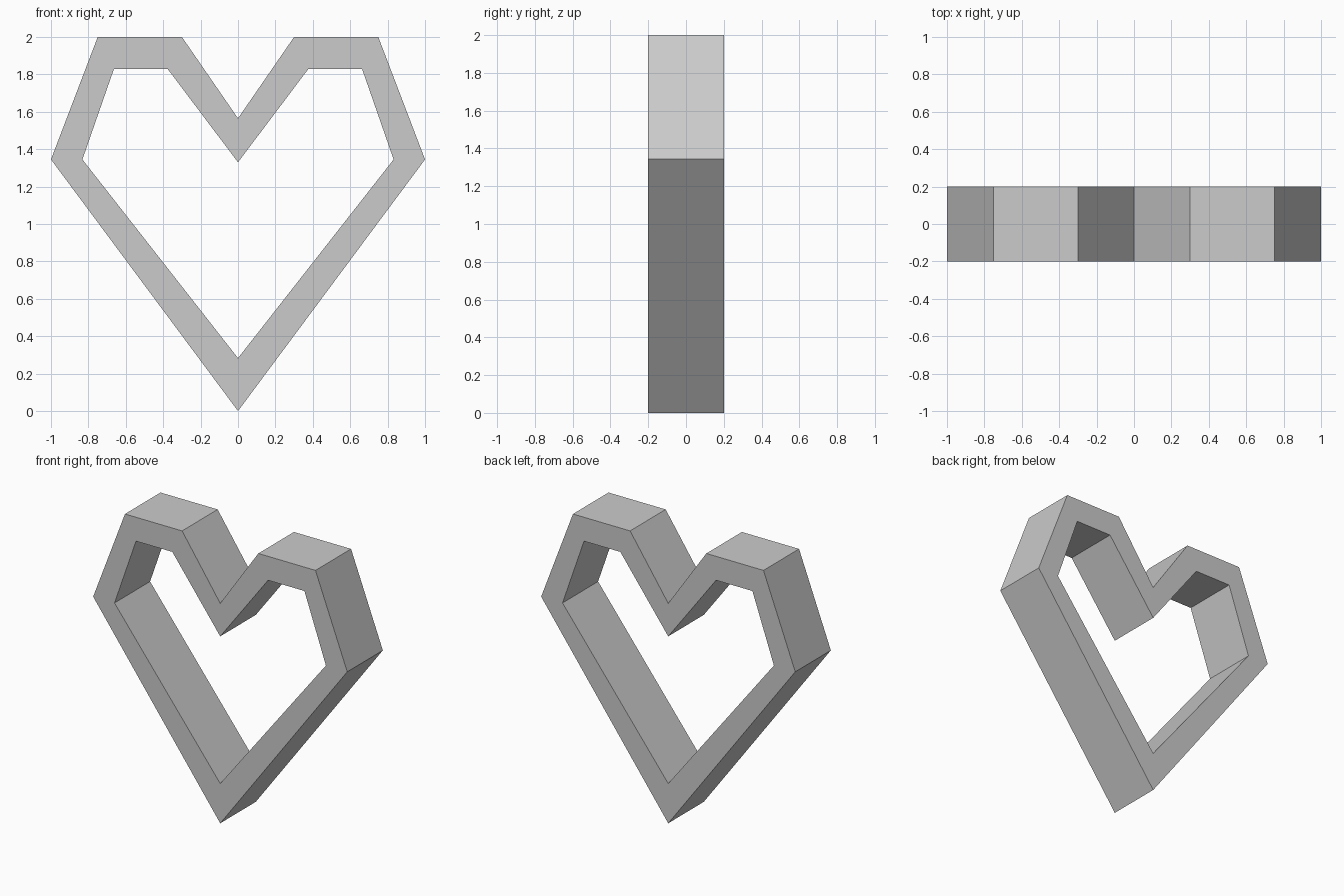
import bpy, bmesh

if "Cube" in bpy.data.objects:
    bpy.data.objects.remove(bpy.data.objects["Cube"])

# Right half of the outer and inner outlines (x, z), bottom tip to top notch
OUTER = [(0, 0), (1, 1.345), (0.75, 2), (0.30, 2), (0, 1.565)]
INNER = [(0, 0.283), (0.832, 1.345), (0.663, 1.83), (0.377, 1.83), (0, 1.33)]
HALF_DEPTH = 0.2


def full_loop(half):
    # Mirror the inner points of the half outline to close the heart
    return half + [(-x, z) for x, z in reversed(half[1:-1])]


bm = bmesh.new()


def ring(outline, y):
    return [bm.verts.new((x, y, z)) for x, z in full_loop(outline)]


# Four loops around the cross-section: outer front, outer back, inner back, inner front
rings = [ring(OUTER, -HALF_DEPTH), ring(OUTER, HALF_DEPTH),
         ring(INNER, HALF_DEPTH), ring(INNER, -HALF_DEPTH)]
for a, b in zip(rings, rings[1:] + rings[:1]):
    n = len(a)
    for i in range(n):
        j = (i + 1) % n
        bm.faces.new((a[i], a[j], b[j], b[i]))
bmesh.ops.recalc_face_normals(bm, faces=bm.faces)

# Heart-shaped frame
mesh = bpy.data.meshes.new("heart_frame")
bm.to_mesh(mesh)
bm.free()
bpy.context.collection.objects.link(bpy.data.objects.new("heart_frame", mesh))
